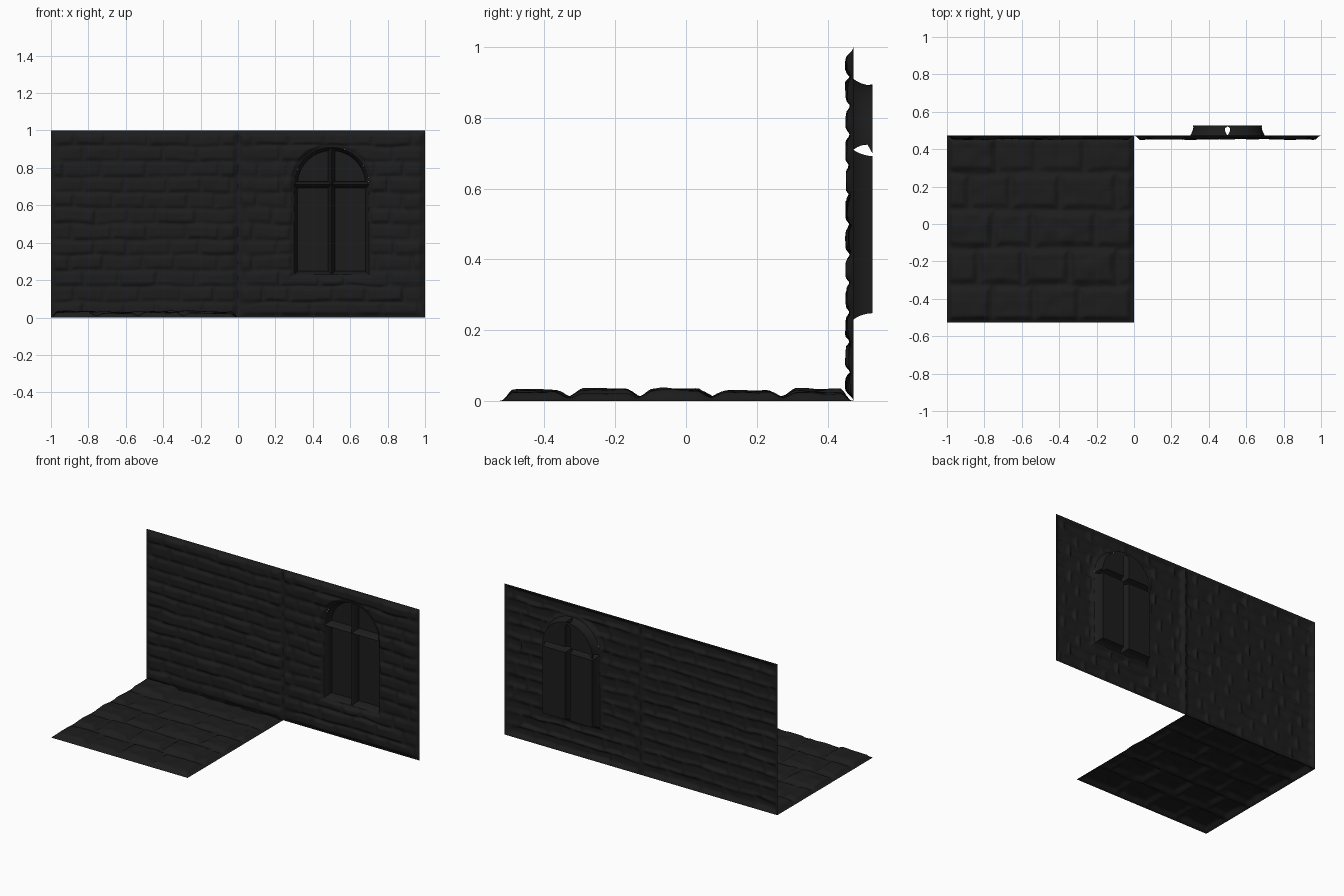
import bpy, bmesh, math, random
from mathutils import Vector, noise

if "Cube" in bpy.data.objects:
    bpy.data.objects.remove(bpy.data.objects["Cube"])

random.seed(4)
BACK = 0.473          # wall plane; window panes sink behind it
stone_mat = bpy.data.materials.new("dark_stone")
stone_mat.diffuse_color = (0.012, 0.012, 0.012, 1)
stone_mat.use_nodes = True
stone_mat.node_tree.nodes["Principled BSDF"].inputs["Base Color"].default_value = stone_mat.diffuse_color


def smooth(t):
    t = max(0.0, min(1.0, t))
    return t * t * (3 - 2 * t)


def make_courses(rows, stones):
    # each course holds irregular joints and one random height per stone
    courses = []
    for r in range(rows):
        shift = 0.5 if r % 2 else 0.0
        cuts = [(i + shift + random.uniform(-0.2, 0.2)) / stones for i in range(-1, stones + 2)]
        courses.append((cuts, [random.uniform(0.6, 1.0) for _ in cuts]))
    return courses


def relief(u, v, courses, height, joint):
    # rounded stones with worn joints, pinned to zero at the tile border
    v2 = v + 0.012 * noise.noise(Vector((u * 6, v * 6, 3)))
    rows = len(courses)
    r = min(rows - 1, max(0, int(v2 * rows)))
    cuts, amps = courses[r]
    i = max(k for k in range(len(cuts) - 1) if cuts[k] <= u or k == 0)
    gap = min(u - cuts[i], cuts[i + 1] - u, v2 - r / rows, (r + 1) / rows - v2)
    stone = 0.4 + 0.6 * smooth(gap / joint)
    rough = 1 + 0.25 * noise.noise(Vector((u * 14, v * 14, amps[i] * 9)))
    border = smooth(min(u, 1 - u, v, 1 - v) / 0.035)
    return height * amps[i] * stone * rough * border


def finish(bm, name, merge=True):
    if merge:
        bmesh.ops.remove_doubles(bm, verts=bm.verts, dist=1e-5)
    mesh = bpy.data.meshes.new(name)
    bm.to_mesh(mesh)
    bm.free()
    mesh.materials.append(stone_mat)
    for p in mesh.polygons:
        p.use_smooth = True
    ob = bpy.data.objects.new(name, mesh)
    bpy.context.collection.objects.link(ob)
    return ob


def sheet(rows_of_points, name, closed=False):
    # skin a grid of points into quads
    bm = bmesh.new()
    grid = [[bm.verts.new(p) for p in row] for row in rows_of_points]
    n = len(grid[0])
    for a, b in zip(grid, grid[1:]):
        for i in range(n if closed else n - 1):
            j = (i + 1) % n
            bm.faces.new((a[i], a[j], b[j], b[i]))
    return finish(bm, name)


N = 110
steps = [i / N for i in range(N + 1)]

# floor: large flagstones
flags = make_courses(5, 4)
sheet([[(u - 1, v - 0.527, relief(u, v, flags, 0.033, 0.04)) for u in steps]
       for v in steps], "stone_floor")

# plain wall: thin stone courses
bricks = make_courses(12, 5)
sheet([[(u - 1, BACK - relief(u, v, bricks, 0.021, 0.02), v) for u in steps]
       for v in steps], "stone_wall")

# window wall: rings running from the arched opening out to the square edge
X0, X1, CX, Z0, SPRING, R = 0.3, 0.7, 0.5, 0.23, 0.71, 0.2


def line(a, b, n):
    return [Vector(a).lerp(Vector(b), i / n) for i in range(n)]


def arc(a0, a1, n):
    return [Vector((CX + R * math.cos(a0 + (a1 - a0) * i / n),
                    SPRING + R * math.sin(a0 + (a1 - a0) * i / n))) for i in range(n)]


S = 64
inner = (line((X0, Z0), (X1, Z0), S) + line((X1, Z0), (X1, SPRING), S)
         + arc(0, math.pi, S) + line((X0, SPRING), (X0, Z0), S))
outer = (line((0, 0), (1, 0), S) + line((1, 0), (1, 1), S)
         + line((1, 1), (0, 1), S) + line((0, 1), (0, 0), S))
bricks2 = make_courses(12, 5)
RINGS = 40
rings = []
for k in range(RINGS + 1):
    t = k / RINGS
    ring = []
    for a, b in zip(outer, inner):
        p = a.lerp(b, t)
        h = relief(p.x, p.y, bricks2, 0.021, 0.02) * smooth((p - b).length / 0.03)
        ring.append((p.x, BACK - h, p.y))
    rings.append(ring)
sheet(rings, "window_wall", closed=True)


# window panes: flared pockets; their shared rims form the mullion and transom
def pane(outline, name):
    bm = bmesh.new()
    face = bm.faces.new([bm.verts.new((p[0], BACK, p[1])) for p in outline])
    face.normal_update()
    if face.normal.y > 0:
        face.normal_flip()
    for inset, sink in ((0.006, 0.009), (0.006, 0.013), (0.005, 0.018), (0.001, 0.014)):
        bmesh.ops.inset_individual(bm, faces=[face], thickness=inset,
                                   depth=-sink, use_even_offset=True)
    ob = finish(bm, name, merge=False)
    ob.data.set_sharp_from_angle(angle=math.radians(40))


for side, label in ((-1, "left"), (1, "right")):
    edge = CX + side * R
    pane([(CX, Z0), (edge, Z0), (edge, SPRING), (CX, SPRING)], "lower_pane_" + label)
    start = math.pi if side < 0 else 0
    curve = arc(start, math.pi / 2, 20) + [Vector((CX, SPRING + R))]
    pane([(CX, SPRING)] + [tuple(p) for p in curve], "arched_pane_" + label)
